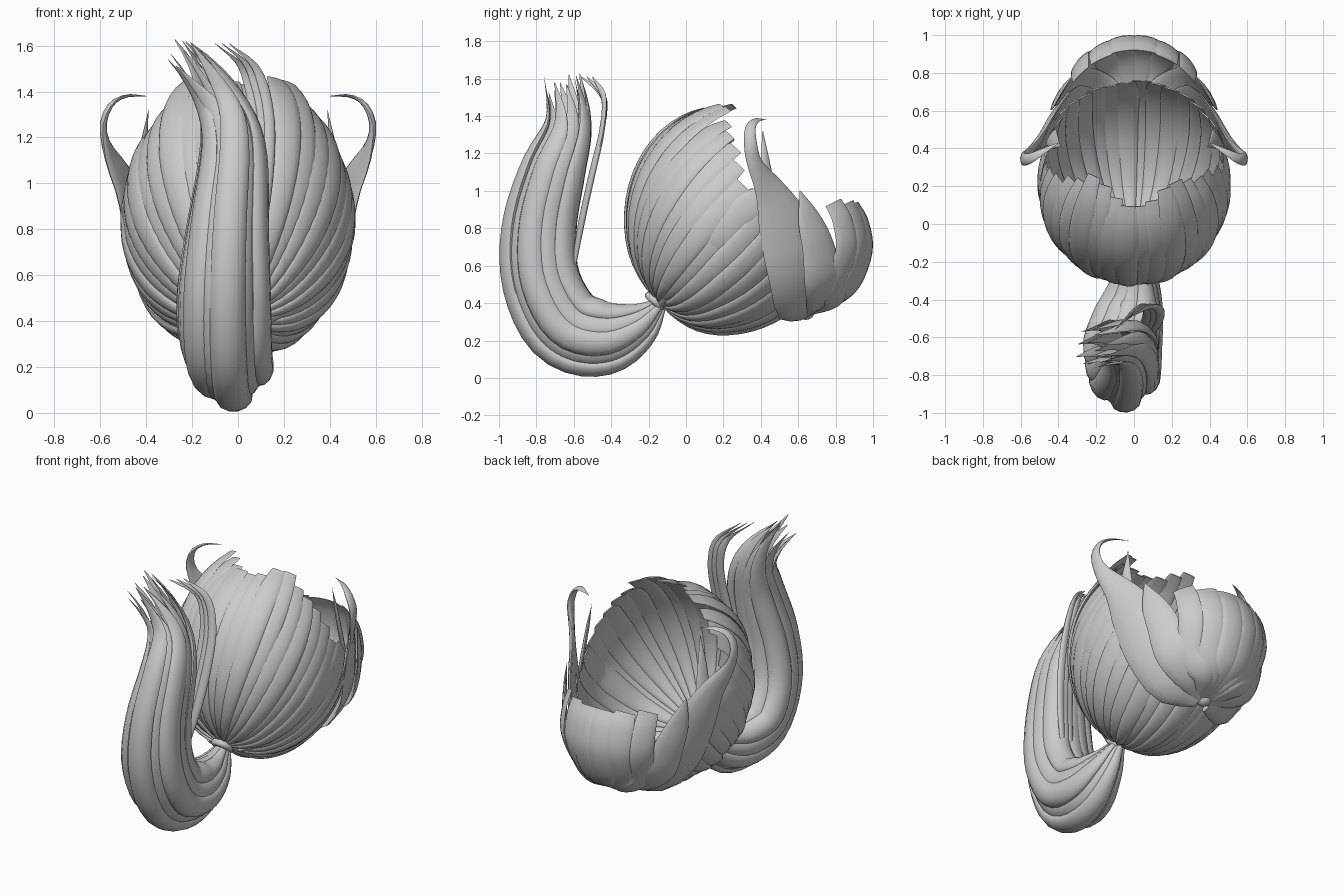
import bpy, math, random
from mathutils import Vector

random.seed(4)
if "Cube" in bpy.data.objects:
    bpy.data.objects.remove(bpy.data.objects["Cube"])

# Single hair colour
hair = bpy.data.materials.new("hair_grey")
hair.use_nodes = True
GREY = (0.6, 0.6, 0.6, 1)
hair.diffuse_color = GREY
hair.node_tree.nodes["Principled BSDF"].inputs["Base Color"].default_value = GREY

HEAD = Vector((0, 0.2, 0.85))            # middle of the hair cap
FACE = Vector((0, 0.36, 0.78))           # middle of the face locks
FRINGE = Vector((0, 0.62, 0.7))          # middle of the fringe curve
KNOT = Vector((0, -0.673, -0.738))       # direction from the middle to the tie
RISE = Vector((0, -0.738, 0.673))
SIDE = Vector((1, 0, 0))


def spline(points, t):
    """Catmull-Rom point at t in 0..1, for vectors of any length."""
    last = len(points) - 1
    i = min(int(t * last), last - 1)
    f = t * last - i
    b, c = points[i], points[i + 1]
    a = points[i - 1] if i else 2 * b - c
    d = points[i + 2] if i + 2 <= last else 2 * c - b
    return 0.5 * (2 * b + (c - a) * f + (2 * a - 5 * b + 4 * c - d) * f ** 2
                  + (3 * b - 3 * c + d - a) * f ** 3)


def bump(x, middle, spread):
    return math.exp(-((x - middle) / spread) ** 2)


def lock(name, path, widths, thick, normals, bow=0.9, sides=12):
    """Closed lens-shaped strand swept along a path; bow bends it round the head."""
    verts, faces = [], []
    n = len(path)
    for i, p in enumerate(path):
        tangent = (path[min(i + 1, n - 1)] - path[max(i - 1, 0)]).normalized()
        normal = normals[i]
        normal = (normal - tangent * normal.dot(tangent)).normalized()
        across = tangent.cross(normal)
        h = min(thick, widths[i] * 0.6) * (1 - 0.8 * (i / (n - 1)) ** 4)
        for k in range(sides):
            a = math.tau * k / sides
            u = widths[i] * math.cos(a)
            verts.append(p + across * u + normal * (h * math.sin(a) - bow * u * u))
    for i in range(n - 1):
        for k in range(sides):
            q = (k + 1) % sides
            faces.append((i * sides + k, i * sides + q,
                          (i + 1) * sides + q, (i + 1) * sides + k))
    faces.append(tuple(reversed(range(sides))))
    faces.append(tuple(range((n - 1) * sides, n * sides)))
    mesh = bpy.data.meshes.new(name)
    mesh.from_pydata([tuple(v) for v in verts], [], faces)
    mesh.materials.append(hair)
    mesh.shade_smooth()
    mesh.set_sharp_from_angle(angle=math.radians(50))
    bpy.context.collection.objects.link(bpy.data.objects.new(name, mesh))


def swept(name, controls, thick, centre=HEAD, bow=0.9, steps=22):
    """Strand from control points of x, y, z, half width, facing away from centre."""
    pts = [spline([Vector(c) for c in controls], i / steps) for i in range(steps + 1)]
    path = [p.to_3d() for p in pts]
    lock(name, path, [max(p[3], 0.002) for p in pts], thick, [p - centre for p in path], bow)


def both(name, controls, thick, centre=HEAD):
    """Left and right copies of a strand."""
    for label, s in (("left", 1), ("right", -1)):
        swept(f"{label}_{name}", [(s * c[0], *c[1:]) for c in controls], thick, centre)


def on_cap(theta, phi, lift):
    d = KNOT * math.cos(theta) + math.sin(theta) * (RISE * math.cos(phi) + SIDE * math.sin(phi))
    ry = 0.51 if d.y < 0 else 0.6
    return HEAD + Vector((d.x * 0.495, d.y * ry, d.z * 0.6)) * lift


# Cap: strands fanning from the tie up to the ragged rim
COUNT, STEPS = 36, 18
for j in range(COUNT):
    phi = math.tau * (j + 0.5) / COUNT
    off = math.degrees(min(phi, math.tau - phi))
    end = math.radians(117 + 8 * math.cos(phi) + 12 * bump(off, 35, 21)
                       - 9 * bump(off, 86, 12) + random.uniform(-2, 2))
    horn = 0.1 * bump(off, 32, 9)
    layer = 1 + 0.01 * (j % 3 - 1)
    path, widths = [], []
    for i in range(STEPS + 1):
        s = i / STEPS
        theta = 0.06 + (end - 0.06) * s
        path.append(on_cap(theta, phi, layer + horn * s ** 5))
        fade = 1 - 0.2 * max(0, (s - 0.85) / 0.15) ** 2
        widths.append(0.56 * math.sin(theta) * math.pi / COUNT * 1.4 * fade)
    lock(f"cap_lock_{j + 1}", path, widths, 0.019, [p - HEAD for p in path])

# Broad side bands lying over the cap
both("side_band", [(0.1, -0.13, 0.39, 0.02), (0.34, -0.02, 0.52, 0.06), (0.475, 0.15, 0.72, 0.08),
                   (0.495, 0.28, 0.87, 0.085), (0.47, 0.4, 0.96, 0.07)], 0.018)

# Large face locks with curled tips
both("face_lock", [(0.04, 0.62, 0.33, 0.04), (0.23, 0.6, 0.37, 0.12), (0.375, 0.6, 0.58, 0.17),
                   (0.45, 0.53, 0.82, 0.15), (0.5, 0.45, 1.0, 0.09), (0.565, 0.37, 1.14, 0.045),
                   (0.588, 0.345, 1.25, 0.035), (0.555, 0.345, 1.34, 0.028),
                   (0.49, 0.38, 1.38, 0.018), (0.4, 0.43, 1.38, 0.002)], 0.018, FACE)
both("temple_lock", [(0.03, 0.64, 0.34, 0.04), (0.18, 0.72, 0.4, 0.09), (0.31, 0.74, 0.52, 0.12),
                     (0.375, 0.71, 0.7, 0.1), (0.41, 0.66, 0.85, 0.07), (0.43, 0.61, 1.0, 0.003)],
     0.016, FRINGE - Vector((0, 0.14, 0)))
both("inner_wisp", [(0.44, 0.46, 0.9, 0.05), (0.42, 0.43, 1.1, 0.035), (0.39, 0.41, 1.32, 0.002)], 0.012)

# Fringe panels fanning out from the parting
for j, x in enumerate((-0.285, -0.175, -0.058, 0.058, 0.175, 0.285)):
    y = 0.99 - 1.6 * x * x
    swept(f"fringe_lock_{j + 1}",
          [(0.1 * x, 0.63, 0.34, 0.03), (0.45 * x, 0.79, 0.39, 0.06),
           (0.85 * x, y - 0.07, 0.49, 0.072), (x, y, 0.68, 0.074),
           (1.02 * x, y - 0.02, 0.84, 0.07), (x, y - 0.07, 0.94, 0.062)], 0.012, FRINGE, 1.1)

# Parting knot under the fringe, and the hair tie
bpy.ops.mesh.primitive_uv_sphere_add(segments=16, ring_count=8, radius=0.05, location=(0, 0.64, 0.36))
bpy.context.object.name = "parting_knot"
bpy.context.object.data.materials.append(hair)
bpy.ops.object.shade_smooth()
bpy.ops.mesh.primitive_torus_add(major_radius=0.045, minor_radius=0.022, major_segments=24,
                                 minor_segments=10, location=HEAD + Vector((0, -0.365, -0.44)),
                                 rotation=KNOT.to_track_quat('Z', 'Y').to_euler())
bpy.context.object.name = "hair_tie"
bpy.context.object.data.materials.append(hair)
bpy.ops.object.shade_smooth()

# Ponytail guide: y, z, depth radius, x, width radius
GUIDE = [Vector(g) for g in (
    (-0.13, 0.4, 0.03, 0, 0.035), (-0.27, 0.28, 0.13, 0, 0.11), (-0.45, 0.225, 0.2, -0.025, 0.17),
    (-0.64, 0.29, 0.215, -0.055, 0.2), (-0.76, 0.52, 0.205, -0.06, 0.205),
    (-0.77, 0.8, 0.2, -0.045, 0.185), (-0.7, 1.1, 0.18, -0.02, 0.16),
    (-0.61, 1.35, 0.14, -0.03, 0.13), (-0.6, 1.61, 0.13, -0.06, 0.09))]


def tail_lock(name, angle, radius, size, end, curl):
    path, normals, widths = [], [], []
    steps = 34
    for i in range(steps + 1):
        s = i / steps
        t = s * end
        g = spline(GUIDE, t)
        ahead, behind = spline(GUIDE, min(t + 0.01, 1)), spline(GUIDE, max(t - 0.01, 0))
        flow = Vector((0, ahead[0] - behind[0], ahead[1] - behind[1])).normalized()
        depth = Vector((0, flow.z, -flow.y))
        c, w = math.cos(angle + 0.3 * s), math.sin(angle + 0.3 * s)
        # the outer side of the tail is narrower than the inner side
        p = Vector((g[3], g[0], g[1])) + depth * (g[2] * c * radius)
        p += SIDE * (g[4] * w * radius * (1 - 0.35 * max(0, -c)))
        bend = max(0, (s - 0.76) / 0.24) ** 2.4
        path.append(p + Vector((-curl, -0.3 * curl, 0)) * bend)
        normals.append(depth * c + SIDE * w)
        taper = 1 - max(0, (s - 0.72) / 0.28) ** 3
        widths.append(max(0.002, (g[2] + g[4]) / 2 * size * taper))
    lock(name, path, widths, 0.05, normals, bow=1.2)


# Ponytail strands: an outer ring round a fuller core
for j in range(11):
    tail_lock(f"tail_lock_{j + 1}", math.tau * j / 11, 0.75 + 0.14 * (j % 2), 0.38,
              random.uniform(0.95, 1.01), random.uniform(0.14, 0.22))
for j in range(4):
    tail_lock(f"tail_core_{j + 1}", math.tau * j / 4, 0.42, 0.42,
              random.uniform(0.97, 1.01), random.uniform(0.14, 0.2))

# Loose strands on the inner side of the ponytail
for j in range(3):
    d = 0.03 * j
    swept(f"loose_strand_{j + 1}",
          [(0.05 - d, -0.6, 0.6, 0.02), (0.1 - d, -0.555, 0.85, 0.03), (0.13 - d, -0.5, 1.1, 0.03),
           (0.13 - d, -0.45, 1.32, 0.026), (0.08 - d, -0.44, 1.5, 0.02),
           (-0.04 - d, -0.5 - d, 1.61, 0.002)], 0.018)
